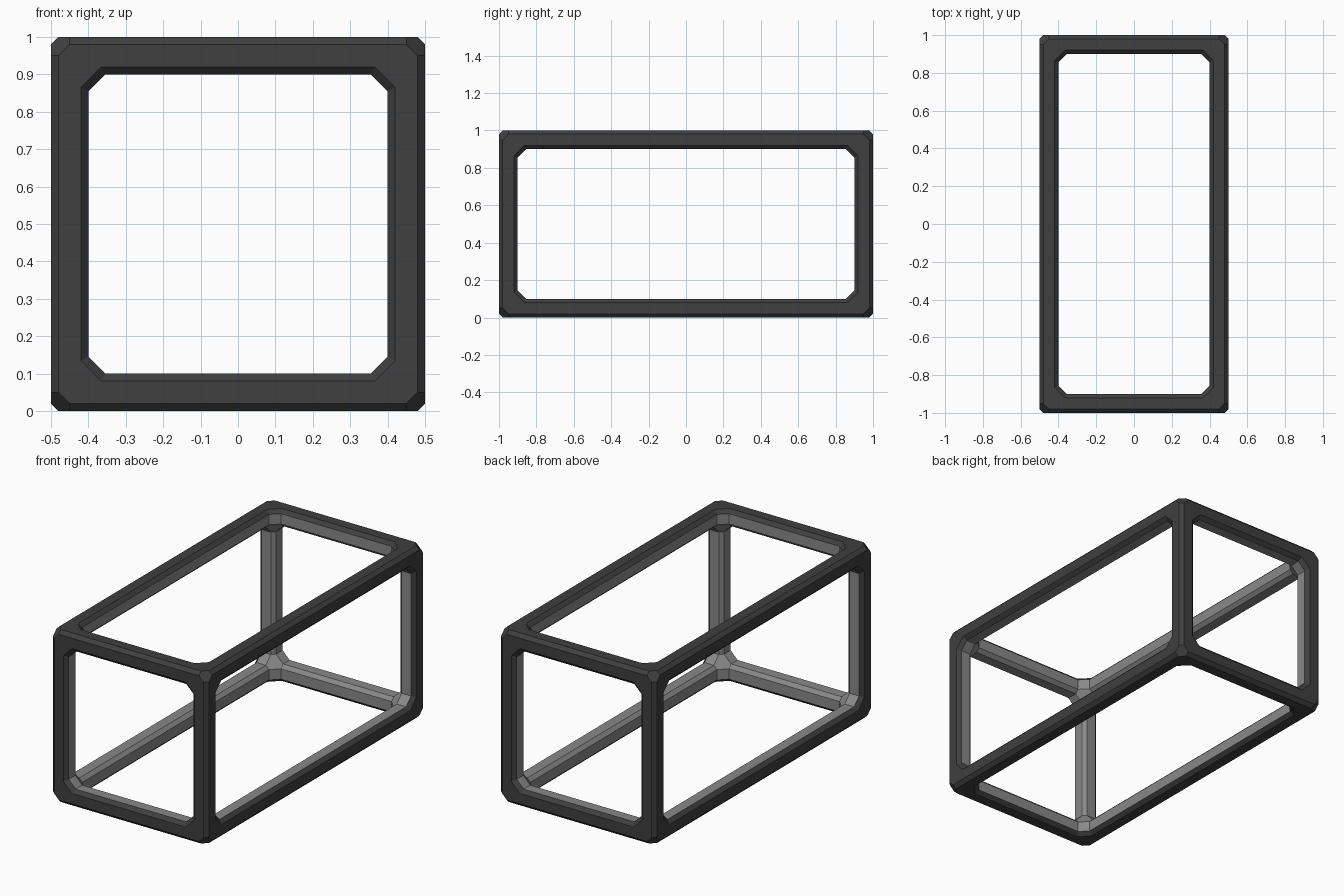
import bpy, bmesh
from itertools import product

if "Cube" in bpy.data.objects:
    bpy.data.objects.remove(bpy.data.objects["Cube"])

HALF = (0.5, 1.0, 0.5)          # half extents of the whole frame


def material(name, v):
    m = bpy.data.materials.new(name)
    m.diffuse_color = (v, v, v, 1)
    m.use_nodes = True
    m.node_tree.nodes["Principled BSDF"].inputs["Base Color"].default_value = m.diffuse_color
    return m


# One corner octant: points are distances inward from the outer corner
faces = []


def add(order, mat, pts):
    """Place (a, b, c) along the axes in order; 'M' means the mid plane."""
    poly = []
    for p in pts:
        q = [0, 0, 0]
        for ax, v in zip(order, p):
            q[ax] = HALF[ax] if v == 'M' else v
        poly.append(q)
    faces.append((poly, mat))


M = 'M'
# Opening profile: (depth, start of straight run, bar width)
RIM = [(0, .135, .08), (.02, .145, .10), (.08, .145, .10)]

for i in range(3):
    j, k = (i + 1) % 3, (i + 2) % 3
    for order in ((i, j, k), (i, k, j)):
        # flat outer face of the bar
        add(order, 0, [(0, .05, .02), (0, M, .02), (0, M, .08), (0, .135, .08)])
        # opening bevel, then opening side
        for n in range(2):
            (d0, s0, w0), (d1, s1, w1) = RIM[n], RIM[n + 1]
            add(order, n, [(d0, s0, w0), (d0, M, w0), (d1, M, w1), (d1, s1, w1)])
    order = (i, j, k)
    # corner brace: outer face, bevel and side
    add(order, 0, [(0, .05, .02), (0, .02, .05), (0, .08, .135), (0, .135, .08)])
    for n in range(2):
        (d0, s0, w0), (d1, s1, w1) = RIM[n], RIM[n + 1]
        add(order, n, [(d0, s0, w0), (d0, w0, s0), (d1, w1, s1), (d1, s1, w1)])
    # outer and inner long chamfers of the bar
    add(order, 0, [(0, .05, .02), (0, M, .02), (.02, M, 0), (.02, .05, 0)])
    add(order, 1, [(.08, .145, .1), (.08, M, .1), (.1, M, .08), (.1, .145, .08)])

# Six-sided corner facets, outside and inside
for mat, (lo, mid, hi) in ((0, (0, .02, .05)), (1, (.08, .10, .145))):
    add((0, 1, 2), mat, [(lo, mid, hi), (mid, lo, hi), (hi, lo, mid),
                         (hi, mid, lo), (mid, hi, lo), (lo, hi, mid)])

# Mirror the octant to all eight corners
bm = bmesh.new()
for signs in product((-1, 1), repeat=3):
    for poly, mat in faces:
        vs = [bm.verts.new([s * (h - d) for s, h, d in zip(signs, HALF, p)])
              for p in poly]
        bm.faces.new(vs).material_index = mat
bmesh.ops.remove_doubles(bm, verts=bm.verts[:], dist=1e-5)
bmesh.ops.recalc_face_normals(bm, faces=bm.faces[:])
bmesh.ops.translate(bm, verts=bm.verts[:], vec=(0, 0, HALF[2]))

mesh = bpy.data.meshes.new("box_frame")
bm.to_mesh(mesh)
bm.free()
mesh.materials.append(material("dark_outer", 0.05))
mesh.materials.append(material("grey_inner", 0.25))
bpy.context.collection.objects.link(bpy.data.objects.new("box_frame", mesh))
